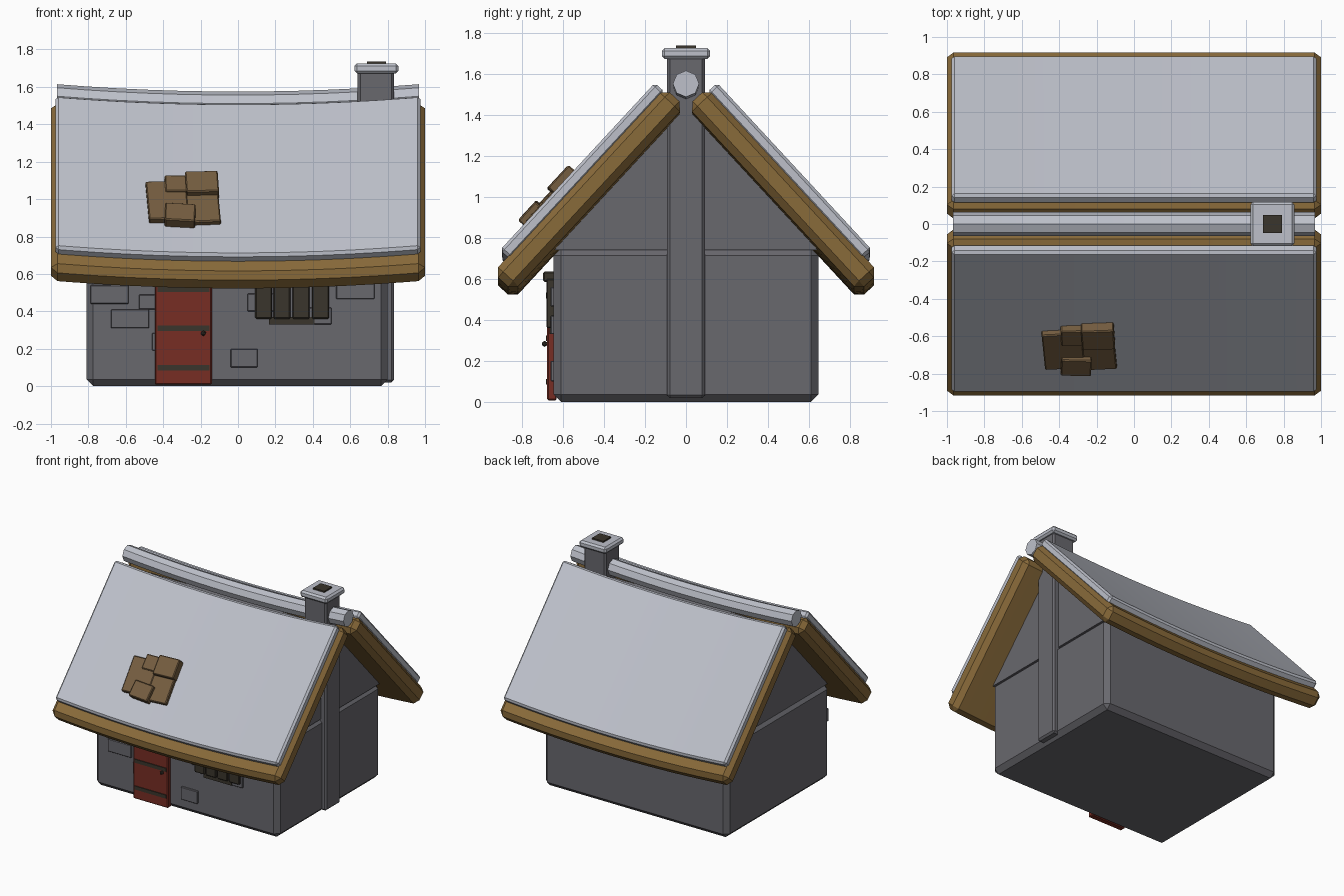
import bpy, bmesh, math
from mathutils import Vector, Matrix

if "Cube" in bpy.data.objects:
    bpy.data.objects.remove(bpy.data.objects["Cube"])


def material(name, r, g, b):
    m = bpy.data.materials.new(name)
    m.diffuse_color = (r, g, b, 1)
    m.use_nodes = True
    m.node_tree.nodes["Principled BSDF"].inputs["Base Color"].default_value = m.diffuse_color
    return m


STONE = material("dark stone", .140, .138, .155)
SLATE = material("pale slate", .51, .53, .59)
WOOD = material("golden wood", .25, .145, .042)
DOOR = material("red paint", .185, .026, .017)
PLANK = material("patch plank", .175, .108, .050)
IRON = material("dark iron and timber", .042, .035, .025)

C, S = math.cos(math.radians(47.2)), math.sin(math.radians(47.2))


def sag(x):
    return .042 * (1 - x * x)


def on_slope(side):
    """Map (x, distance down slope, height off slope) onto one roof side."""
    return lambda p: Vector((p.x, side * (C * p.y + S * p.z), -S * p.y + C * p.z))


def finish(name, bm, mat, smooth=False):
    bmesh.ops.recalc_face_normals(bm, faces=bm.faces)
    me = bpy.data.meshes.new(name)
    bm.to_mesh(me)
    bm.free()
    me.materials.append(mat)
    ob = bpy.data.objects.new(name, me)
    bpy.context.collection.objects.link(ob)
    if smooth:
        bpy.ops.object.select_all(action='DESELECT')
        ob.select_set(True)
        bpy.context.view_layer.objects.active = ob
        bpy.ops.object.shade_smooth_by_angle(angle=math.radians(20))
    return ob


def box(name, xs, ys, zs, mat, bevel=0, spin=0, cuts=0, place=None, sagging=False):
    """Chamfered box from min/max pairs, optionally sliced, mapped and sagged."""
    lo, hi = Vector((xs[0], ys[0], zs[0])), Vector((xs[1], ys[1], zs[1]))
    mid, size = (lo + hi) / 2, hi - lo
    bm = bmesh.new()
    bmesh.ops.create_cube(bm, size=1)
    for v in bm.verts:
        v.co = Vector(a * b for a, b in zip(v.co, size))
    if bevel:
        bmesh.ops.bevel(bm, geom=bm.edges[:], offset=bevel, segments=1, affect='EDGES')
    bmesh.ops.transform(bm, verts=bm.verts,
                        matrix=Matrix.Translation(mid) @ Matrix.Rotation(spin, 4, 'Z'))
    for i in range(cuts):
        x = -.9 + 1.8 * i / (cuts - 1)
        bmesh.ops.bisect_plane(bm, geom=bm.verts[:] + bm.edges[:] + bm.faces[:],
                               plane_co=(x, 0, 0), plane_no=(1, 0, 0))
    for v in bm.verts:
        if place:
            v.co = place(v.co)
        if sagging:
            v.co.z -= sag(v.co.x)
    return finish(name, bm, mat, smooth=cuts > 0)


# Stone walls and gable
box("walls", (-.81, .80), (-.645, .645), (0, .75), STONE, .036)
bm = bmesh.new()
tri = [bm.verts.new((-.79, y, z)) for y, z in ((-.645, .74), (.645, .74), (0, 1.447))]
face = bm.faces.new(tri)
ext = bmesh.ops.extrude_face_region(bm, geom=[face])
for v in ext["geom"]:
    if isinstance(v, bmesh.types.BMVert):
        v.co.x = .79
finish("gable", bm, STONE)

# Sagging roof: wooden deck with slate layer on each side
for label, side in (("front", -1), ("back", 1)):
    box(label + "_roof_deck", (-1, 1), (-1.055, .175), (.985, 1.12), WOOD, .035,
        cuts=13, place=on_slope(side), sagging=True)
    box(label + "_roof_slate", (-.975, .975), (-1.04, .07), (1.105, 1.17), SLATE, .015,
        cuts=13, place=on_slope(side), sagging=True)

# Ridge pole, octagonal and sagging with the roof
bm = bmesh.new()
rings = []
for i in range(13):
    x = -.968 + 1.936 * i / 12
    rings.append([bm.verts.new((x, .064 * math.sin(k * math.pi / 4),
                                1.553 - sag(x) + .064 * math.cos(k * math.pi / 4)))
                  for k in range(8)])
for a, b in zip(rings, rings[1:]):
    for k in range(8):
        bm.faces.new((a[k], a[k - 1], b[k - 1], b[k]))
bm.faces.new(rings[0])
bm.faces.new(rings[-1])
finish("ridge_pole", bm, SLATE, smooth=True)

# Chimney
box("chimney", (.64, .835), (-.093, .093), (.02, 1.69), STONE, .014)
box("chimney_cap", (.622, .858), (-.118, .118), (1.672, 1.725), SLATE, .014)
box("chimney_flue", (.69, .79), (-.048, .048), (1.70, 1.736), IRON)

# Door with straps and handle
box("door", (-.445, -.14), (-.677, -.63), (.008, .60), DOOR, .006)
for i, z in enumerate((.098, .31, .518)):
    box(f"door_strap_{i}", (-.43, -.152), (-.683, -.66), (z - .014, z + .014), IRON)
bm = bmesh.new()
bmesh.ops.create_icosphere(bm, subdivisions=1, radius=.015,
                           matrix=Matrix.Translation((-.185, -.689, .283)))
finish("door_handle", bm, IRON)

# Boarded window
for i, x in enumerate((.092, .19, .292, .396)):
    box(f"window_board_{i}", (x, x + .09), (-.68, -.635), (.36, .60), IRON, .006)
box("window_sill", (.165, .41), (-.665, -.635), (.33, .37), IRON)
box("window_lintel", (.10, .48), (-.696, -.635), (.585, .635), IRON, .006)

# Raised stones on the front wall
stones = ((-.79, -.585, .44, .54), (-.68, -.475, .31, .41), (-.53, -.42, .41, .49),
          (-.46, -.30, .19, .285), (-.04, .105, .10, .20), (.05, .20, .40, .495),
          (.33, .50, .33, .42), (.525, .73, .465, .56))
for i, (x0, x1, z0, z1) in enumerate(stones):
    box(f"wall_stone_{i}", (x0, x1), (-.66, -.63), (z0, z1), STONE, .004)

# Plank patch on the front roof: x range, slope range, top height, turn
patch = ((-.485, -.27, -.43, -.155, 1.205, -4), (-.275, -.10, -.40, -.145, 1.20, -4),
         (-.28, -.105, -.485, -.335, 1.232, -3), (-.39, -.26, -.465, -.35, 1.215, -2),
         (-.39, -.228, -.25, -.125, 1.228, 2))
for i, (x0, x1, u0, u1, top, turn) in enumerate(patch):
    box(f"roof_patch_plank_{i}", (x0, x1), (u0, u1), (1.165, top), PLANK, .006,
        spin=math.radians(turn), place=on_slope(-1), sagging=True)
